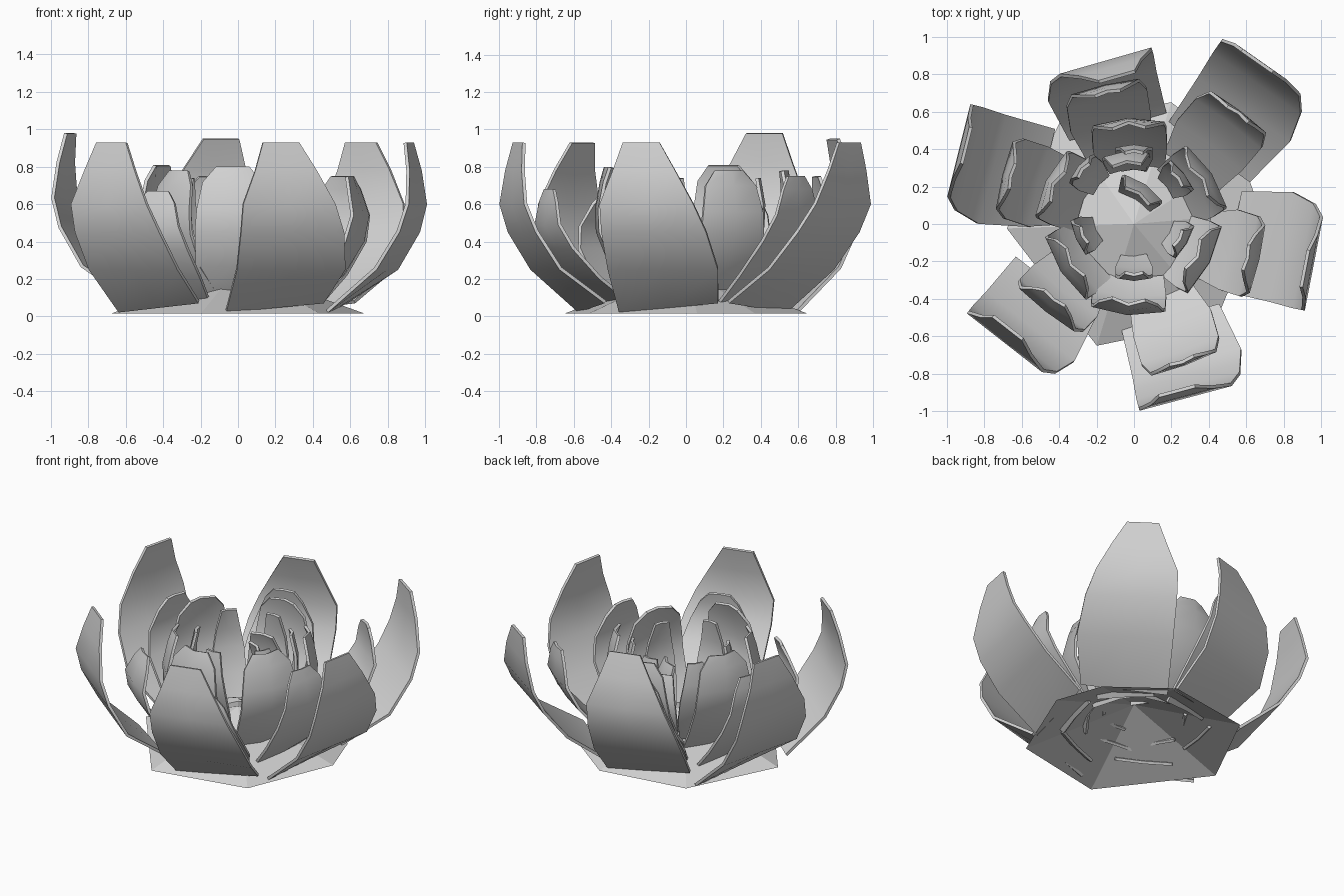
import bpy, math
from mathutils import Vector

cube = bpy.data.objects.get("Cube")
if cube:
    bpy.data.objects.remove(cube, do_unlink=True)

grey = bpy.data.materials.new("petal_grey")
grey.use_nodes = True
color = (0.65, 0.65, 0.65, 1)
grey.diffuse_color = color
grey.node_tree.nodes["Principled BSDF"].inputs["Base Color"].default_value = color


def add_mesh(name, verts, faces):
    mesh = bpy.data.meshes.new(name)
    mesh.from_pydata(verts, [], faces)
    mesh.materials.append(grey)
    obj = bpy.data.objects.new(name, mesh)
    bpy.context.collection.objects.link(obj)
    return obj


def petal(name, angle, rows, reach=0, lift=0, shift=0, flip=1, bow=0, center=(0, 0)):
    """Rows hold radius, height, left edge and right edge, from base to tip."""
    a = math.radians(angle)
    out = Vector((math.cos(a), math.sin(a), 0))
    side = Vector((-math.sin(a), math.cos(a), 0))
    top = rows[-1][1]
    verts = []
    for i, (r, z, left, right) in enumerate(rows):
        if flip < 0:
            left, right = -right, -left
        for k in range(3):
            t = left + (right - left) * k / 2
            radius = r + reach * (z / top) - (bow if k != 1 else 0)
            p = out * radius + side * (t + shift)
            height = z + lift * z / top
            if i == 0:
                # The base edge rises towards the wider side
                height += 0.09 * t * flip
            verts.append((p.x + center[0], p.y + center[1], height))
    faces = []
    for i in range(len(rows) - 1):
        for k in range(2):
            v = i * 3 + k
            faces.append((v, v + 1, v + 4, v + 3))
    obj = add_mesh(name, verts, faces)
    solid = obj.modifiers.new("thickness", "SOLIDIFY")
    solid.thickness = 0.018
    solid.offset = -1
    bpy.ops.object.select_all(action="DESELECT")
    obj.select_set(True)
    bpy.context.view_layer.objects.active = obj
    # Applied first so that the rims stay sharp
    bpy.ops.object.modifier_apply(modifier=solid.name)
    bpy.ops.object.shade_smooth_by_angle(angle=math.radians(40))


# Large outer petals: flat across, curving up and back in at the tip
outer = [(0.54, 0.04, -0.21, 0.33), (0.80, 0.25, -0.22, 0.38),
         (0.92, 0.45, -0.23, 0.34), (0.965, 0.60, -0.23, 0.28),
         (0.95, 0.78, -0.16, 0.18), (0.92, 0.93, -0.11, 0.09)]
outer_places = [(-75, 0.01, 0, 0, 1), (-11, 0.03, 0, -0.05, 1),
                (55, 0.18, 0, -0.05, -1), (106, -0.13, 0.02, -0.12, 1),
                (166, 0.06, 0.05, -0.18, 1), (232, -0.06, 0, -0.18, 1)]
for i, (angle, reach, lift, shift, flip) in enumerate(outer_places):
    petal(f"outer_petal_{i + 1}", angle, outer, reach, lift, shift, flip)

# Middle petals nested inside the outer ones
middle = [(0.40, 0.07, -0.15, 0.20), (0.55, 0.22, -0.19, 0.25),
          (0.67, 0.40, -0.20, 0.24), (0.71, 0.54, -0.17, 0.20),
          (0.68, 0.68, -0.11, 0.14), (0.66, 0.75, -0.06, 0.08)]
middle_places = [(-70, 0.13, -0.07, -0.02), (-13, -0.02, 0, -0.05),
                 (53, 0.16, 0, -0.10), (103, 0.07, 0, -0.03),
                 (166, 0.05, 0, -0.10), (232, -0.07, -0.08, -0.10)]
for i, (angle, reach, lift, shift) in enumerate(middle_places):
    petal(f"middle_petal_{i + 1}", angle, middle, reach, lift, shift, bow=0.01)

# Inner petals standing in the gaps of the outer ring
inner = [(0.31, 0.13, -0.18, 0.18), (0.42, 0.26, -0.20, 0.20),
         (0.50, 0.44, -0.20, 0.20), (0.51, 0.56, -0.19, 0.19),
         (0.49, 0.70, -0.16, 0.16), (0.47, 0.78, -0.09, 0.09)]
inner_places = [(33, -0.02, 0), (93, 0.08, 0), (154, 0.02, 0.03),
                (213, -0.06, 0), (266, -0.03, 0.02), (333, -0.08, 0)]
for i, (angle, reach, lift) in enumerate(inner_places):
    petal(f"inner_petal_{i + 1}", angle, inner, reach, lift, bow=0.03)

# Narrow heart petals
heart = [(0.24, 0.18, -0.07, 0.07), (0.30, 0.32, -0.10, 0.10),
         (0.34, 0.48, -0.10, 0.10), (0.34, 0.60, -0.08, 0.08),
         (0.31, 0.74, -0.05, 0.05)]
heart_places = [(38, 0), (90, 0.03), (140, 0.06), (204, 0), (270, 0.03), (330, -0.02)]
for i, (angle, reach) in enumerate(heart_places):
    petal(f"heart_petal_{i + 1}", angle, heart, reach, bow=0.012, center=(0, 0.06))

# Two bud petals closing over the middle
bud = [(0.08, 0.20, -0.10, 0.10), (0.15, 0.34, -0.13, 0.13),
       (0.16, 0.48, -0.12, 0.12), (0.11, 0.62, -0.08, 0.08)]
for i, angle in enumerate((55, 95)):
    petal(f"bud_petal_{i + 1}", angle, bud, bow=0.02, center=(-0.03, 0.08 + 0.15 * i))

# Faceted low cone that carries the petals
ring = [(0.68 * math.cos(math.radians(d)), 0.68 * math.sin(math.radians(d)), 0.015)
        for d in (5, 33, 73, 125, 182, 253, 310)]
count = len(ring)
add_mesh("flower_base", ring + [(0, 0, 0.26)],
         [(k, (k + 1) % count, count) for k in range(count)])
